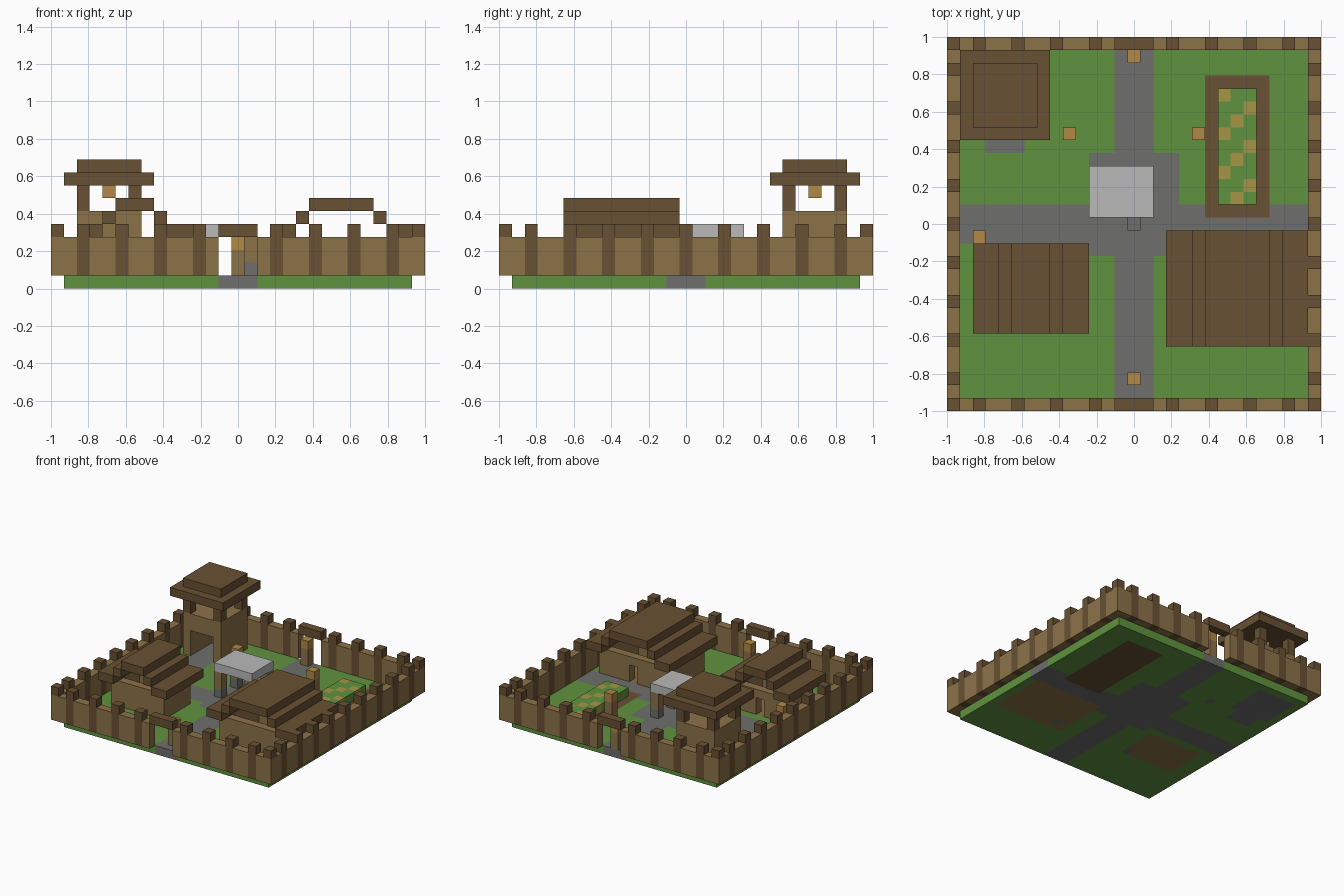
import bpy, bmesh
from mathutils import Matrix, Vector

V = 2 / 29  # one block

if "Cube" in bpy.data.objects:
    bpy.data.objects.remove(bpy.data.objects["Cube"], do_unlink=True)


def material(name, r, g, b):
    m = bpy.data.materials.new(name)
    m.use_nodes = True
    m.diffuse_color = (r, g, b, 1)
    m.node_tree.nodes["Principled BSDF"].inputs["Base Color"].default_value = (r, g, b, 1)
    return m


GRASS = material("grass green", .117, .29, .05)
STONE = material("path grey", .156, .156, .152)
DARK = material("dark brown wood", .138, .082, .033)
TAN = material("tan wood", .262, .171, .066)
LIGHT = material("pale stone", .48, .49, .48)
GLOW = material("lantern orange", .445, .246, .058)
CROP = material("crop yellow", .38, .305, .061)


def finish(name, bm, mats):
    bmesh.ops.recalc_face_normals(bm, faces=bm.faces)
    me = bpy.data.meshes.new(name)
    bm.to_mesh(me)
    bm.free()
    for m in mats:
        me.materials.append(m)
    ob = bpy.data.objects.new(name, me)
    bpy.context.collection.objects.link(ob)


def blocks(name, mat, boxes):
    """Boxes given as inclusive block ranges x0, x1, y0, y1, z0, z1."""
    bm = bmesh.new()
    for x0, x1, y0, y1, z0, z1 in boxes:
        centre = Vector(((x0 + x1) / 2, (y0 + y1) / 2, (z0 + z1 + 1) / 2)) * V
        size = Vector((x1 - x0 + 1, y1 - y0 + 1, z1 - z0 + 1)) * V
        bmesh.ops.create_cube(bm, size=1, matrix=Matrix.LocRotScale(centre, None, size))
    finish(name, bm, [mat])


def tiles(name, x0, x1, y0, y1, z, mats, rule):
    """One-block-thick slab of tiles, coloured by a rule on the tile position."""
    nx, ny = x1 - x0 + 1, y1 - y0 + 1
    bm = bmesh.new()
    centre = Vector(((x0 + x1) / 2, (y0 + y1) / 2, z)) * V
    bmesh.ops.create_grid(bm, x_segments=nx, y_segments=ny, size=V / 2,
                          matrix=Matrix.LocRotScale(centre, None, Vector((nx, ny, 1))))
    top = bmesh.ops.extrude_face_region(bm, geom=bm.faces[:])["geom"]
    bmesh.ops.translate(bm, vec=(0, 0, V), verts=[v for v in top if isinstance(v, bmesh.types.BMVert)])
    for f in bm.faces:
        c = f.calc_center_median() / V
        f.material_index = rule(min(max(round(c.x), x0), x1), min(max(round(c.y), y0), y1))
    finish(name, bm, mats)


def inside(x, y, x0, x1, y0, y1):
    return x0 <= x <= x1 and y0 <= y <= y1


# Ground with paths, plaza, floors and field soil
def ground_rule(x, y):
    if (x, y) in ((-5, -7), (5, -7), (-5, 7)):
        return 1
    if inside(x, y, 6, 10, 1, 11):
        return 2
    if inside(x, y, -11, -5, -7, -3) or inside(x, y, 4, 12, -8, -2):
        return 3
    if abs(x) <= 1 or abs(y) <= 1 or inside(x, y, -3, 3, -2, 5):
        return 1
    if inside(x, y, -12, -8, 8, 12) or inside(x, y, -11, -9, 6, 7):
        return 1
    return 0


tiles("ground", -13, 13, -13, 13, 0, [GRASS, STONE, DARK, TAN], ground_rule)
tiles("field_crops", 7, 9, 2, 10, 1, [GRASS, CROP], lambda x, y: int((x - y) % 3 == 0))

# Palisade: tan panels between full-height posts, gates front and back
for side, y in (("front", -14), ("back", 14)):
    panels, posts = [], []
    for s in (-1, 1):
        posts.append((s * 14, s * 14, y, y, 4, 4))
        for i in range(2, 15):
            if i in (3, 6, 9, 12):
                posts.append((s * i, s * i, y, y, 1, 4))
            else:
                panels.append((s * i, s * i, y, y, 1, 3))
    blocks(side + "_wall", TAN, panels)
    blocks(side + "_wall_posts", DARK, posts)
    blocks(side + "_gate_lintel", DARK, [(-1, 1, y, y, 4, 4)])
for side, x in (("right", -14), ("left", 14)):
    blocks(side + "_wall", TAN, [(x, x, i, i + 1, 1, 3) for i in range(-11, 12, 3)]
           + [(x, x, s * 13, s * 13, 1, 3) for s in (-1, 1)])
    blocks(side + "_wall_posts", DARK, [(x, x, i, i, 1, 4) for i in range(-12, 13, 3)])


def room(name, x0, x1, y0, y1, top, door, door_y, door_top):
    """Four walls with a doorway in the wall at door_y."""
    d0, d1 = door
    plain = y0 if door_y == y1 else y1
    blocks(name, TAN, [
        (x0, x0, y0 + 1, y1 - 1, 1, top), (x1, x1, y0 + 1, y1 - 1, 1, top),
        (x0, x1, plain, plain, 1, top),
        (x0, d0 - 1, door_y, door_y, 1, top), (d1 + 1, x1, door_y, door_y, 1, top),
        (d0, d1, door_y, door_y, door_top + 1, top)])


def stepped_roof(name, x0, x1, y0, y1):
    """Open-ended gable roof in three steps."""
    blocks(name, DARK, [
        (x0, x0 + 1, y0, y1, 4, 4), (x1 - 1, x1, y0, y1, 4, 4),
        (x0 + 2, x0 + 2, y0, y1, 5, 5), (x1 - 2, x1 - 2, y0, y1, 5, 5),
        (x0 + 3, x1 - 3, y0, y1, 6, 6)])


# Two houses
room("small_house_walls", -11, -5, -7, -3, 3, (-8, -8), -3, 2)
stepped_roof("small_house_roof", -12, -4, -8, -2)
room("large_house_walls", 4, 12, -8, -2, 3, (8, 8), -2, 2)
stepped_roof("large_house_roof", 3, 13, -9, -1)

# Watchtower
room("tower_walls", -12, -8, 8, 12, 5, (-11, -9), 8, 3)
blocks("tower_deck", TAN, [(-11, -9, 9, 11, 5, 5)])
blocks("tower_posts", DARK, [(x, x, y, y, 6, 7) for x in (-12, -8) for y in (8, 12)])
blocks("tower_roof", DARK, [(-13, -7, 7, 13, 8, 8), (-12, -8, 8, 12, 9, 9)])
blocks("tower_lantern", GLOW, [(-10, -10, 10, 10, 7, 7)])

# Well shelter in the plaza
corners = [(x, y) for x in (-3, 1) for y in (1, 4)]
blocks("well_base", STONE, [(x, x, y, y, 1, 1) for x, y in corners])
blocks("well_posts", TAN, [(x, x, y, y, 2, 3) for x, y in corners])
blocks("well_roof", LIGHT, [(-3, 1, 1, 4, 4, 4)])
blocks("plaza_stone", STONE, [(0, 0, 0, 0, 1, 1)])

# Lantern posts
spots = [(0, -12), (0, 13), (-5, 7), (5, 7), (-12, -1)]
blocks("lantern_posts", TAN, [(x, x, y, y, 1, 2) for x, y in spots])
blocks("lanterns", GLOW, [(x, x, y, y, 3, 3) for x, y in spots])
